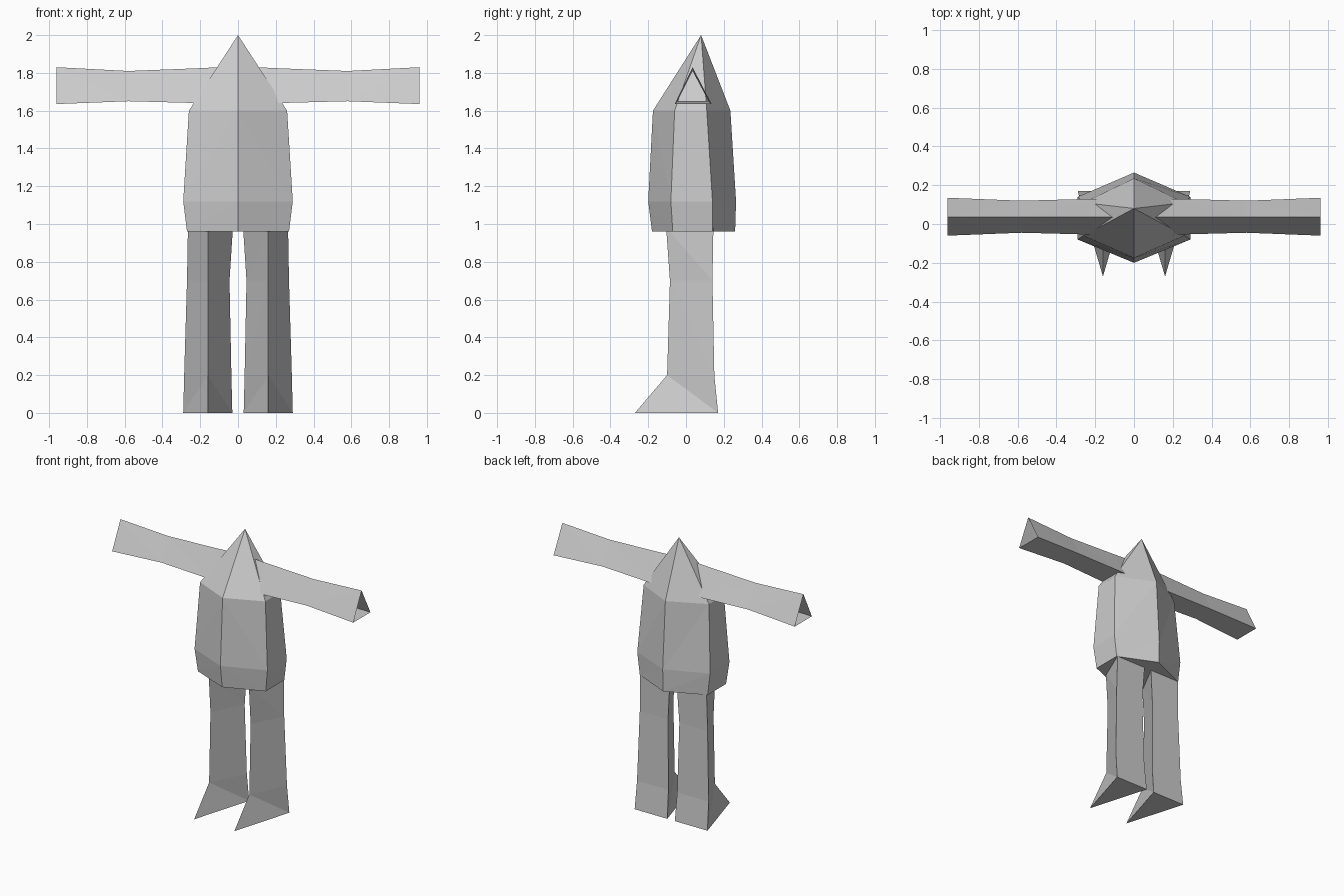
import bpy
import bmesh

if "Cube" in bpy.data.objects:
    bpy.data.objects.remove(bpy.data.objects["Cube"])

grey = bpy.data.materials.new("light_grey")
grey.use_nodes = True
GREY = (0.6, 0.6, 0.6, 1)
grey.diffuse_color = GREY
grey.node_tree.nodes["Principled BSDF"].inputs["Base Color"].default_value = GREY


def loft(name, rings, caps=(), apex=None):
    """Skin matching rings with triangles, then close the listed ends."""
    bm = bmesh.new()
    loops = [[bm.verts.new(p) for p in ring] for ring in rings]
    n = len(loops[0])
    for low, high in zip(loops, loops[1:]):
        for i in range(n):
            j = (i + 1) % n
            # the diagonal starts at the front corner of the upper ring
            if i == 0:
                tris = ((low[i], low[j], high[i]), (low[j], high[j], high[i]))
            else:
                tris = ((low[i], low[j], high[j]), (low[i], high[j], high[i]))
            for tri in tris:
                bm.faces.new(tri)
    for end in caps:
        bm.faces.new(loops[end])
    if apex:
        tip = bm.verts.new(apex)
        for i in range(n):
            bm.faces.new((loops[-1][i], loops[-1][(i + 1) % n], tip))
    bmesh.ops.recalc_face_normals(bm, faces=bm.faces)
    mesh = bpy.data.meshes.new(name)
    bm.to_mesh(mesh)
    bm.free()
    mesh.materials.append(grey)
    obj = bpy.data.objects.new(name, mesh)
    bpy.context.collection.objects.link(obj)
    return obj


# Hooded body: six-sided rings (z, half width, front, side front, side back, back)
body = [(0.96, 0.27, -0.18, -0.07, 0.14, 0.26),
        (1.12, 0.29, -0.2, -0.08, 0.14, 0.265),
        (1.6, 0.26, -0.175, -0.06, 0.11, 0.235)]
loft("hooded_body",
     [[(0, f, z), (w, sf, z), (w, sb, z), (0, b, z), (-w, sb, z), (-w, sf, z)]
      for z, w, f, sf, sb, b in body],
     caps=(0,), apex=(0, 0.08, 2))

# Arms: open triangular sleeves (x, front, back, bottom, top)
arm = [(0.1, -0.055, 0.13, 1.64, 1.83),
       (0.2, -0.055, 0.13, 1.64, 1.825),
       (0.58, -0.045, 0.12, 1.65, 1.81),
       (0.96, -0.06, 0.135, 1.635, 1.83)]
# Legs: triangular, with the front edge running out into a pointed foot
# (z, front, back, inner x, outer x)
leg = [(0, -0.27, 0.17, 0.03, 0.29),
       (0.2, -0.1, 0.15, 0.035, 0.285),
       (0.7, -0.085, 0.14, 0.045, 0.27),
       (0.98, -0.105, 0.145, 0.027, 0.265)]

for side, s in (("left", 1), ("right", -1)):
    loft(side + "_arm",
         [[(s * x, 0.035, t), (s * x, f, b), (s * x, k, b)]
          for x, f, k, b, t in arm])
    loft(side + "_leg",
         [[(s * 0.16, f, z), (s * o, k, z), (s * i, k, z)]
          for z, f, k, i, o in leg],
         caps=(0, -1))
